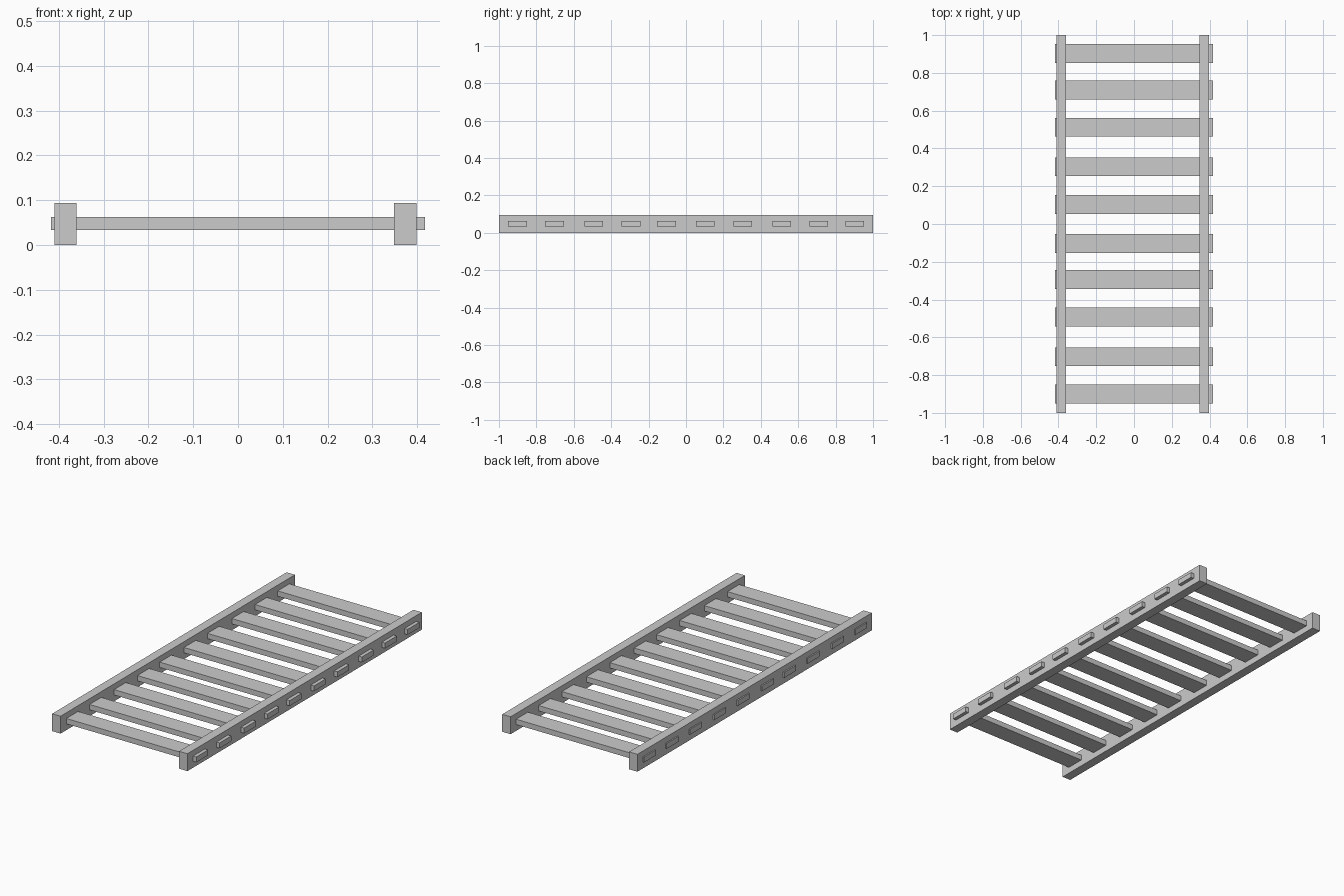
import bpy
import bmesh
from mathutils import Matrix, Vector

if "Cube" in bpy.data.objects:
    bpy.data.objects.remove(bpy.data.objects["Cube"])

grey = bpy.data.materials.new("plain grey")
grey.diffuse_color = (0.6, 0.6, 0.6, 1)
grey.use_nodes = True
grey.node_tree.nodes["Principled BSDF"].inputs["Base Color"].default_value = grey.diffuse_color


def box(name, low, high):
    """Flat-sided box between two opposite corners."""
    low, high = Vector(low), Vector(high)
    bm = bmesh.new()
    bmesh.ops.create_cube(bm, size=1, matrix=Matrix.Diagonal((*(high - low), 1)))
    mesh = bpy.data.meshes.new(name)
    bm.to_mesh(mesh)
    bm.free()
    mesh.materials.append(grey)
    obj = bpy.data.objects.new(name, mesh)
    obj.location = (low + high) / 2
    bpy.context.collection.objects.link(obj)
    return obj


# Long side rails
box("left_rail", (-0.41, -1, 0), (-0.36, 1, 0.094))
box("right_rail", (0.348, -1, 0), (0.398, 1, 0.094))

# Flat rungs pass through the rails, slightly unevenly spaced
rung_centres = (-0.901, -0.703, -0.493, -0.294, -0.104,
                0.103, 0.303, 0.512, 0.71, 0.903)
for i, y in enumerate(rung_centres, 1):
    box(f"rung_{i}", (-0.417, y - 0.05, 0.034), (0.417, y + 0.05, 0.063))
